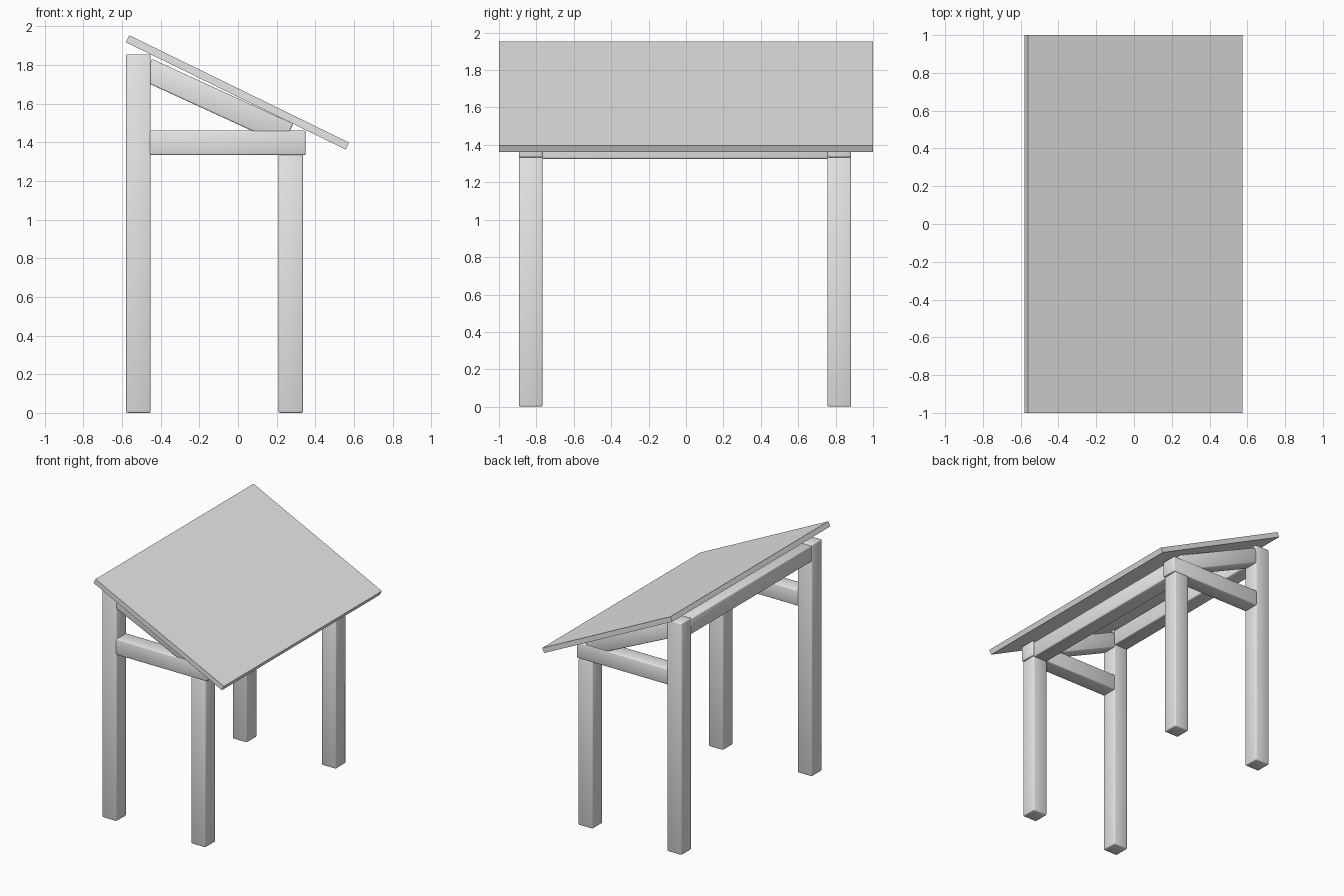
import bpy, math
from mathutils import Matrix, Vector

cube = bpy.data.objects.get("Cube")
if cube:
    bpy.data.objects.remove(cube, do_unlink=True)

# One plain grey for the whole shelter
grey = bpy.data.materials.new("plain_grey")
grey.use_nodes = True
colour = (0.8, 0.8, 0.8, 1)
grey.diffuse_color = colour
grey.node_tree.nodes["Principled BSDF"].inputs["Base Color"].default_value = colour


def box(name, size, centre, tilt=0.0, soft=True):
    """Box of a given size, tilted about y; soft ones get eased, smooth edges."""
    bpy.ops.mesh.primitive_cube_add(size=1, location=centre, rotation=(0, tilt, 0))
    ob = bpy.context.object
    ob.name = ob.data.name = name
    ob.data.transform(Matrix.Diagonal((*size, 1)))
    ob.data.materials.append(grey)
    if soft:
        bev = ob.modifiers.new("eased_edges", 'BEVEL')
        bev.width = 0.008
        bev.segments = 2
        bpy.ops.object.shade_smooth()
    return ob


def sloped(name, start, end, y, width, thick, soft=True):
    """Box whose centre line runs from start to end in the xz plane."""
    a, b = Vector(start), Vector(end)
    d, mid = b - a, (a + b) / 2
    return box(name, (d.length, width, thick), (mid.x, y, mid.y),
               -math.atan2(d.y, d.x), soft)


T = 0.127                 # timber thickness
HIGH_X, LOW_X = -0.515, 0.273
FRONT_Y, BACK_Y = -0.83, 0.82

# End frames: tall post, short post, tie beam and rafter
for side, y in (("front", FRONT_Y), ("back", BACK_Y)):
    box(side + "_tall_post", (T, T, 1.855), (HIGH_X, y, 0.9275))
    box(side + "_short_post", (T, T, 1.335), (LOW_X, y, 0.6675))
    box(side + "_tie_beam", (0.81, T, T), (-0.055, y, 1.397))
    sloped(side + "_rafter", (-0.47, 1.775), (0.26, 1.44), y, T - 0.006, 0.122)

# Long beams joining the two end frames
mid_y, span = (FRONT_Y + BACK_Y) / 2, BACK_Y - FRONT_Y - T + 0.01
box("high_beam", (T - 0.004, span, T), (HIGH_X, mid_y, 1.785))
box("low_beam", (T - 0.004, span, T), (LOW_X, mid_y, 1.389))

# Flat sloping roof panel
sloped("roof_panel", (-0.571, 1.935), (0.566, 1.38), 0, 2.0, 0.04, soft=False)
